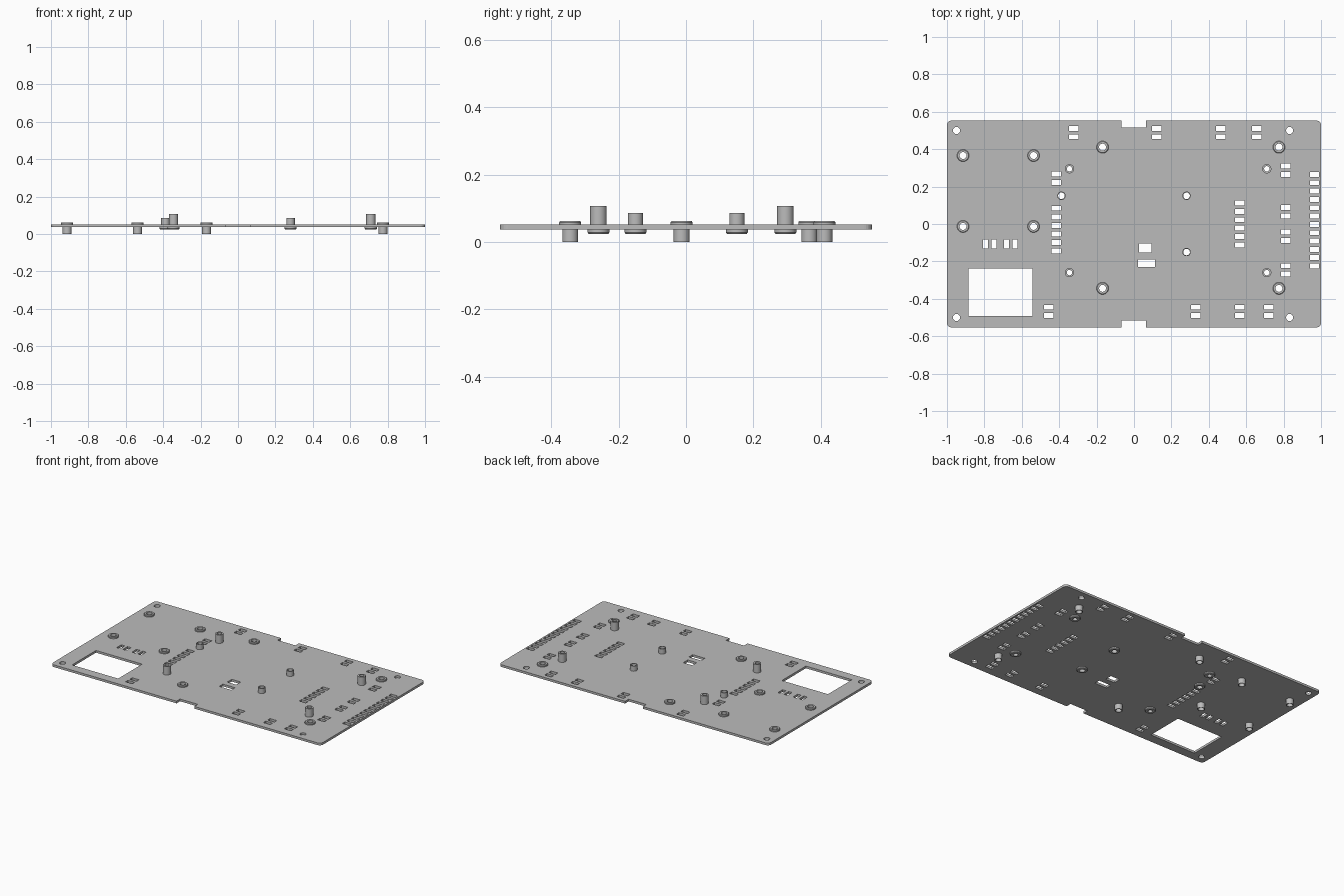
import bpy, bmesh
from math import cos, sin, pi, tau
from mathutils import Vector

if "Cube" in bpy.data.objects:
    bpy.data.objects.remove(bpy.data.objects["Cube"])

BOTTOM, TOP = 0.036, 0.051      # faces of the sheet
HX, HY = 1.0, 0.553             # half size of the sheet
CORNER = 0.025
FLANGE = 0.0325

grey = bpy.data.materials.new("plain_grey")
grey.use_nodes = True
grey.diffuse_color = (0.5, 0.5, 0.5, 1)
grey.node_tree.nodes["Principled BSDF"].inputs["Base Color"].default_value = (0.5, 0.5, 0.5, 1)


def arc(x, y, r, start, sweep, steps):
    return [(x + r * cos(start + sweep * i / steps), y + r * sin(start + sweep * i / steps))
            for i in range(steps + 1)]


def circle(x, y, r):
    return arc(x, y, r, 0, tau, 32)[:-1]


def rect(x, y, w, h):
    return [(x + sx * w / 2, y + sy * h / 2) for sx, sy in ((-1, -1), (1, -1), (1, 1), (-1, 1))]


# Standoff kinds: positions, barrel radius, bore radius, barrel end, flange face, sheet face at flange
tall = [(x, y) for x in (-0.345, 0.71) for y in (-0.26, 0.295)]
short = [(-0.388, 0.151), (0.281, 0.151), (0.281, -0.15)]
hanging = [(x, y) for x in (-0.914, -0.537) for y in (-0.013, 0.366)]
hanging += [(x, y) for x in (-0.168, 0.775) for y in (-0.344, 0.411)]
KINDS = {
    "tall_standoff": (tall, 0.0245, 0.0145, 0.107, 0.024, BOTTOM),
    "short_standoff": (short, 0.0225, 0.0175, 0.085, 0.024, BOTTOM),
    "hanging_standoff": (hanging, 0.0235, 0.0185, 0.0, 0.062, TOP),
}

# Sheet outline with rounded corners and two edge notches
outline = arc(-HX + CORNER, -HY + CORNER, CORNER, pi, pi / 2, 6)
outline += [(-0.068, -HY), (-0.068, -0.516), (0.064, -0.516), (0.064, -HY)]
outline += arc(HX - CORNER, -HY + CORNER, CORNER, -pi / 2, pi / 2, 6)
outline += arc(HX - CORNER, HY - CORNER, CORNER, 0, pi / 2, 6)
outline += [(0.064, HY), (0.064, 0.516), (-0.068, 0.516), (-0.068, HY)]
outline += arc(-HX + CORNER, HY - CORNER, CORNER, pi / 2, pi / 2, 6)
loops = [outline]

# Window, connector openings and corner screw holes
loops.append(rect(-0.715, -0.364, 0.342, 0.254))
loops.append(rect(0.06, -0.128, 0.067, 0.048))
loops.append(rect(0.067, -0.211, 0.09, 0.04))
loops += [circle(x, y, 0.019) for x in (-0.949, 0.832) for y in (-0.5, 0.5)]
for spots, barrel, *rest in KINDS.values():
    loops += [circle(x, y, barrel) for x, y in spots]


# Columns of small slots: x, first y, count, pitch
def slot_column(x, y, count, pitch=0.0447):
    return [rect(x, y - i * pitch, 0.05, 0.026) for i in range(count)]


for x in (-0.322, 0.121, 0.463, 0.656):
    loops += slot_column(x, 0.511, 2)
for x in (-0.456, 0.33, 0.565, 0.72):
    loops += slot_column(x, -0.445, 2)
for y in (0.31, 0.088, -0.043, -0.223):
    loops += slot_column(0.811, y, 2)
loops += slot_column(-0.415, 0.267, 2)
loops += slot_column(-0.415, 0.084, 6, 0.0457)
loops += slot_column(0.565, 0.112, 6)
loops += slot_column(0.965, 0.265, 12, 0.0445)
loops += [rect(x, -0.107, 0.026, 0.05) for x in (-0.794, -0.748, -0.681, -0.636)]

# Sheet: filled flat curve, extruded, turned into a mesh
curve = bpy.data.curves.new("sheet_outline", "CURVE")
curve.dimensions = "2D"
curve.fill_mode = "BOTH"
curve.extrude = (TOP - BOTTOM) / 2
for points in loops:
    spline = curve.splines.new("POLY")
    spline.points.add(len(points) - 1)
    spline.use_cyclic_u = True
    for point, (x, y) in zip(spline.points, points):
        point.co = (x, y, 0, 1)
curve.materials.append(grey)
sheet = bpy.data.objects.new("mounting_sheet", curve)
sheet.location.z = (TOP + BOTTOM) / 2
bpy.context.collection.objects.link(sheet)
bpy.ops.object.select_all(action="DESELECT")
sheet.select_set(True)
bpy.context.view_layer.objects.active = sheet
bpy.ops.object.convert(target="MESH")
sheet = bpy.context.object
bm = bmesh.new()
bm.from_mesh(sheet.data)
bmesh.ops.remove_doubles(bm, verts=bm.verts, dist=0.00001)
bmesh.ops.recalc_face_normals(bm, faces=bm.faces)
for face in bm.faces:
    face.smooth = False
bm.to_mesh(sheet.data)
bm.free()


# Standoffs: a hollow barrel with a slightly bevelled flange, turned on a lathe
def standoff_mesh(name, barrel, bore, end, face, seat):
    bevel = 0.004 if seat > face else -0.004
    profile = [(bore, face), (FLANGE - 0.003, face), (FLANGE, face + bevel), (FLANGE, seat),
               (barrel, seat), (barrel, end), (bore, end)]
    bm = bmesh.new()
    verts = [bm.verts.new((r, 0, z)) for r, z in profile]
    edges = [bm.edges.new((v, verts[(i + 1) % len(verts)])) for i, v in enumerate(verts)]
    bmesh.ops.spin(bm, geom=verts + edges, cent=Vector(), axis=(0, 0, 1), angle=tau, steps=32)
    bmesh.ops.remove_doubles(bm, verts=bm.verts, dist=0.0001)
    bmesh.ops.recalc_face_normals(bm, faces=bm.faces)
    mesh = bpy.data.meshes.new(name)
    bm.to_mesh(mesh)
    bm.free()
    mesh.materials.append(grey)
    return mesh


for name, (spots, *shape) in KINDS.items():
    mesh = standoff_mesh(name, *shape)
    bpy.ops.object.select_all(action="DESELECT")
    for i, (x, y) in enumerate(spots):
        obj = bpy.data.objects.new(f"{name}_{i + 1}", mesh)
        obj.location = (x, y, 0)
        bpy.context.collection.objects.link(obj)
    obj.select_set(True)
    bpy.context.view_layer.objects.active = obj
    bpy.ops.object.shade_smooth_by_angle()
